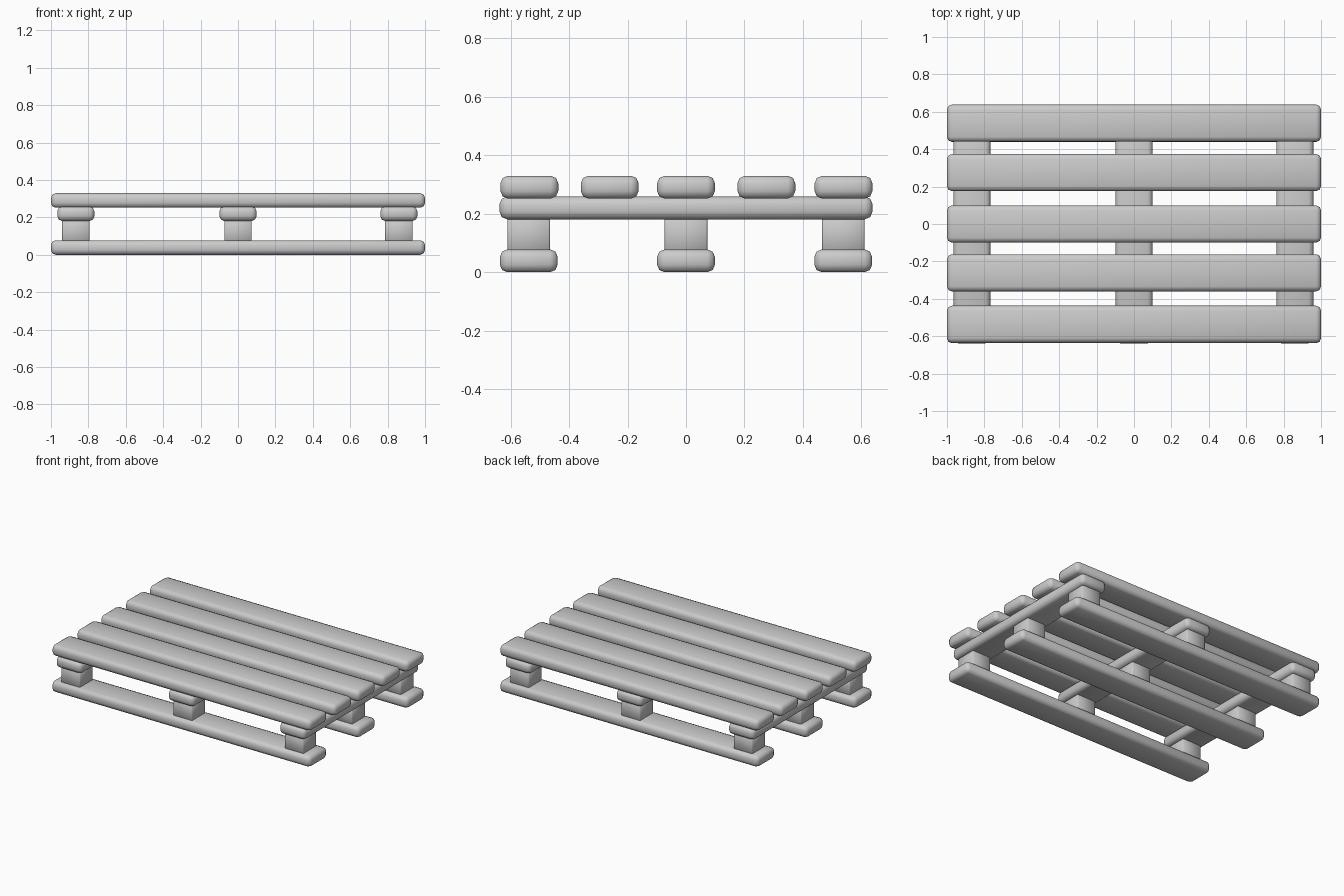
import bpy

if "Cube" in bpy.data.objects:
    bpy.data.objects.remove(bpy.data.objects["Cube"])


def box(name, center, size, bevel, segments):
    """Bevelled box given by its centre and full size."""
    bpy.ops.mesh.primitive_cube_add(size=1, location=center)
    ob = bpy.context.object
    ob.name = name
    ob.scale = size
    bpy.ops.object.transform_apply(location=False, rotation=False, scale=True)
    mod = ob.modifiers.new("Rounded edges", 'BEVEL')
    mod.width = bevel
    mod.segments = segments
    mod.limit_method = 'NONE'
    bpy.ops.object.modifier_apply(modifier=mod.name)
    bpy.ops.object.shade_smooth_by_angle(angle=0.9)
    return ob


BOARD_W, BOARD_T = 0.198, 0.078
columns = (-0.867, 0.0, 0.86)
rows = (-0.538, 0.0, 0.538)

# Deck boards along x
for i, y in enumerate((-0.536, -0.261, 0.0, 0.275, 0.539)):
    box(f"deck_board_{i + 1}", (0, y, 0.291), (2.0, BOARD_W, BOARD_T), 0.026, 2)

# Cross boards along y, under the deck
for i, x in enumerate(columns):
    box(f"cross_board_{i + 1}", (x, 0, 0.22), (BOARD_W, 1.276, BOARD_T), 0.026, 2)

# Bottom runners along x
for i, y in enumerate(rows):
    box(f"bottom_runner_{i + 1}", (0, y, 0.039), (2.0, BOARD_W, BOARD_T), 0.026, 2)

# Spacer blocks between runners and cross boards
for i, x in enumerate(columns):
    for j, y in enumerate(rows):
        box(f"spacer_block_{i + 1}_{j + 1}", (x, y, 0.13), (0.146, 0.146, 0.125), 0.005, 1)
